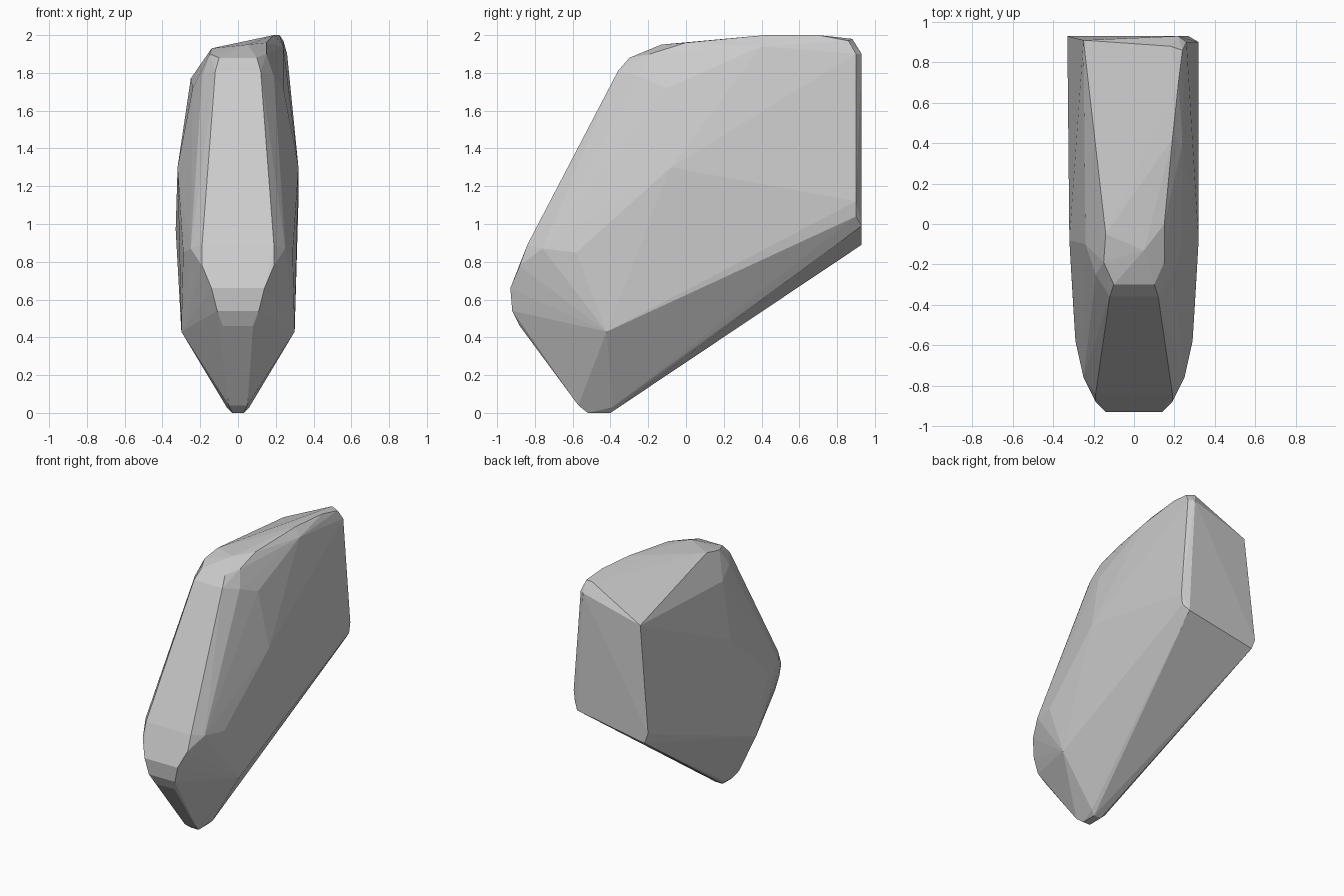
import bpy
import bmesh
from mathutils import Vector

default_cube = bpy.data.objects.get("Cube")
if default_cube:
    bpy.data.objects.remove(default_cube, do_unlink=True)


def make_material(name, color):
    material = bpy.data.materials.new(name)
    material.use_nodes = True
    material.diffuse_color = color
    shader = material.node_tree.nodes["Principled BSDF"]
    shader.inputs["Base Color"].default_value = color
    shader.inputs["Roughness"].default_value = 0.8
    return material


def mirrored(points):
    """Return the points together with their copies across the centre plane."""
    return points + [(-x, y, z) for x, y, z in points]


def build_hull(name, points, material):
    """Wrap a set of corner points in one faceted convex surface."""
    mesh = bpy.data.meshes.new(name)
    bm = bmesh.new()
    for point in points:
        bm.verts.new(Vector(point))
    result = bmesh.ops.convex_hull(bm, input=bm.verts[:])
    unused = set(result["geom_interior"]) | set(result["geom_unused"])
    loose = [item for item in unused if isinstance(item, bmesh.types.BMVert)]
    bmesh.ops.delete(bm, geom=loose, context="VERTS")
    bmesh.ops.recalc_face_normals(bm, faces=bm.faces[:])
    for face in bm.faces:
        face.smooth = False
    bm.to_mesh(mesh)
    bm.free()
    mesh.materials.append(material)
    body = bpy.data.objects.new(name, mesh)
    bpy.context.collection.objects.link(body)
    return body


# Blunt nose, rounding back into the flanks
nose = mirrored([
    (.14, -.93, .66), (.11, -.92, .54), (.08, -.88, .46),
    (.19, -.88, .78), (.19, -.84, .89), (.25, -.76, .87), (.29, -.58, .85),
])

# Narrow foot and the widest corners of the flanks
foot = mirrored([(.05, -.57, .04), (.06, -.39, .03), (.03, -.52, 0), (.03, -.4, 0)])
flanks = mirrored([(.3, -.42, .43), (.32, -.08, 1.3)])

# Rounded brow above the sloping front
brow = mirrored([
    (.12, -.36, 1.81), (.1, -.3, 1.88), (.19, -.25, 1.78),
    (.15, -.19, 1.9), (.24, -.1, 1.72),
])

# Tilted roof, with its ridge along the higher side
roof = [
    (-.14, -.05, 1.93), (.05, -.13, 1.95), (.15, 0, 1.96),
    (.19, .42, 2), (.22, .7, 2), (.18, .88, 1.98),
    (.24, .86, 1.97), (.24, .4, 1.94),
]

# Upright back face with softened corners
back = [
    (.26, .9, 1.9), (.22, .93, 1.9), (-.25, .91, 1.77),
    (-.33, .93, .97), (-.3, .93, .89),
    (.27, .93, .99), (.31, .9, 1.04), (.32, .9, 1.12),
]

grey_stone = make_material("grey_stone", (.6, .6, .6, 1))
build_hull("stone_body", nose + foot + flanks + brow + roof + back, grey_stone)
